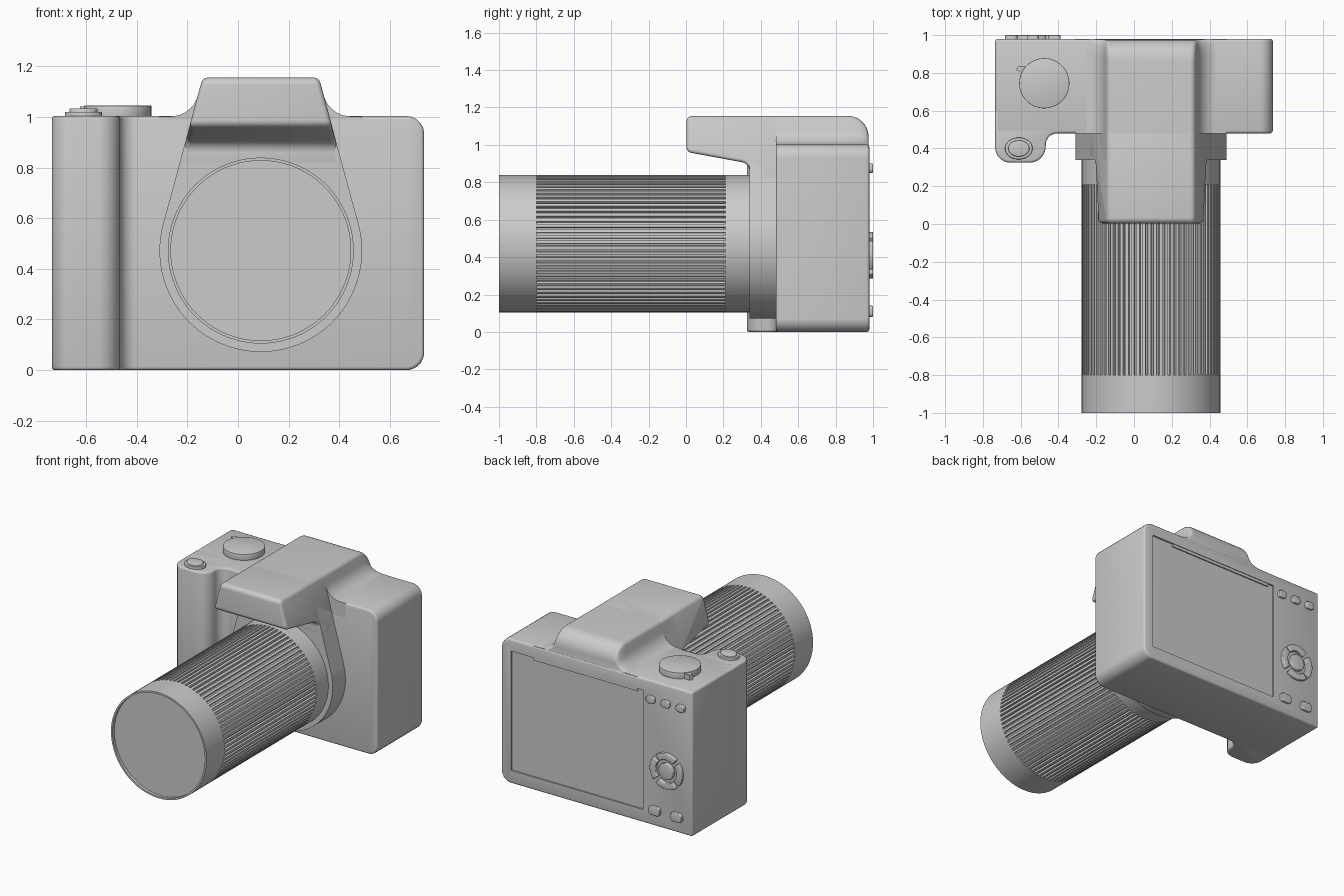
import bpy, bmesh
from math import sin, cos, tan, pi, radians
from mathutils import Vector

if "Cube" in bpy.data.objects:
    bpy.data.objects.remove(bpy.data.objects["Cube"])

CX, CZ = 0.09, 0.472          # lens axis
TOP, DECK, BACK, FACE = 1.155, 1.003, 0.98, 0.48

grey = bpy.data.materials.new("body_grey")
grey.use_nodes = True
grey.diffuse_color = (0.6, 0.6, 0.6, 1)
grey.node_tree.nodes["Principled BSDF"].inputs["Base Color"].default_value = (0.6, 0.6, 0.6, 1)


def loft(name, rings, bevel=0, segments=3, cutter=None):
    """Skin a list of equal rings of 3D points, cap both ends."""
    bm = bmesh.new()
    loops = [[bm.verts.new(p) for p in ring] for ring in rings]
    n = len(loops[0])
    for a, b in zip(loops, loops[1:]):
        for i in range(n):
            j = (i + 1) % n
            bm.faces.new((a[i], a[j], b[j], b[i]))
    bm.faces.new(loops[0])
    bm.faces.new(loops[-1])
    bmesh.ops.remove_doubles(bm, verts=bm.verts, dist=1e-5)
    bmesh.ops.recalc_face_normals(bm, faces=bm.faces)
    mesh = bpy.data.meshes.new(name)
    bm.to_mesh(mesh)
    bm.free()
    mesh.materials.append(grey)
    ob = bpy.data.objects.new(name, mesh)
    bpy.context.collection.objects.link(ob)
    bpy.ops.object.select_all(action='DESELECT')
    bpy.context.view_layer.objects.active = ob
    ob.select_set(True)
    if bevel:
        mod = ob.modifiers.new("bevel", 'BEVEL')
        mod.width, mod.segments = bevel, segments
        mod.limit_method, mod.angle_limit = 'ANGLE', radians(40)
        mod.use_clamp_overlap = False
        bpy.ops.object.modifier_apply(modifier=mod.name)
    if cutter:
        mod = ob.modifiers.new("cut", 'BOOLEAN')
        mod.operation, mod.object = 'DIFFERENCE', cutter
        bpy.ops.object.modifier_apply(modifier=mod.name)
        bpy.data.objects.remove(cutter)
    bpy.ops.object.shade_smooth_by_angle(angle=radians(40))
    return ob


def along_y(name, pts, y0, y1, **kw):
    return loft(name, [[(x, y, z) for x, z in pts] for y in (y0, y1)], **kw)


def along_z(name, pts, z0, z1, **kw):
    return loft(name, [[(x, y, z) for x, y in pts] for z in (z0, z1)], **kw)


def fillet(corners, steps=7):
    """Polygon from (x, y, radius) corners, each rounded by an arc."""
    out = []
    for i, (x, y, r) in enumerate(corners):
        p = Vector((x, y))
        if not r:
            out.append(p)
            continue
        a = (Vector(corners[i - 1][:2]) - p).normalized()
        b = (Vector(corners[(i + 1) % len(corners)][:2]) - p).normalized()
        half = a.angle(b) / 2
        centre = p + (a + b).normalized() * r / sin(half)
        start, end = p + a * r / tan(half) - centre, p + b * r / tan(half) - centre
        for k in range(steps + 1):
            out.append(centre + start.lerp(end, k / steps).normalized() * r)
    return out


def arc(cx, cy, rx, ry, a0=0, a1=360, n=48):
    full = a1 - a0 == 360
    angles = [radians(a0 + (a1 - a0) * k / (n if full else n - 1)) for k in range(n)]
    return [(cx + rx * cos(a), cy + ry * sin(a)) for a in angles]


def rect(x0, x1, y0, y1, r=0):
    return fillet([(x0, y0, r), (x1, y0, r), (x1, y1, r), (x0, y1, r)], 4)


def half_width(z):
    """Half width of the tapering hood and mount at height z."""
    return 0.23 + (TOP - z) * tan(radians(15))


# Main body with a sunken screen, rounded on its left side
screen = along_y("screen_cutter", rect(-0.355, 0.66, 0.09, 0.92), BACK - 0.012, BACK + 0.1)
screen.hide_render = True
body = fillet([(-0.735, 0, 0), (0.735, 0, 0.07), (0.735, DECK, 0.07), (-0.735, DECK, 0)])
along_y("body", body, FACE, BACK, bevel=0.014, cutter=screen)

# Hand grip
grip = fillet([(-0.735, 0.6, 0), (-0.735, 0.325, 0.08), (-0.47, 0.325, 0.085),
               (-0.465, FACE, 0.06), (-0.38, FACE, 0), (-0.38, 0.6, 0)])
along_z("grip", grip, 0, DECK, bevel=0.012)

# Viewfinder hump flaring onto the deck, rolled down at the back
side = [(-0.4, 0.9, 0), (-0.4, DECK - 0.001, 0), (-half_width(DECK), DECK - 0.001, 0.11),
        (-half_width(TOP), TOP, 0.03)]
hump = fillet(side + [(-x, z, r) for x, z, r in reversed(side)])
roll = 0.11
sections = [(FACE, TOP)] + [(BACK - 0.004 - roll + roll * sin(t * pi / 16),
                             TOP - roll + roll * cos(t * pi / 16)) for t in range(9)]
rings = []
for y, top in sections:
    f = (top - 1) / (TOP - 1)
    rings.append([(CX + x, y, 1 + (z - 1) * f if z > 1 else z) for x, z in hump])
loft("viewfinder_hump", rings)

# Overhanging hood, tapered towards the top
hood = fillet([(0.5, TOP, 0), (0.003, TOP, 0.03), (0.003, 0.962, 0.03),
               (0.34, 0.9, 0.05), (0.34, 0.8, 0), (0.5, 0.8, 0)])
loft("hood", [[(CX + s * half_width(z), y, z) for y, z in hood] for s in (-1, 1)], bevel=0.02)

# Teardrop lens mount
mount = arc(CX, CZ, 0.4, 0.4, -195, 15, 64)
top_corners = fillet([(CX + half_width(0.8), 0.8, 0), (CX + half_width(TOP), TOP, 0.03),
                      (CX - half_width(TOP), TOP, 0.03), (CX - half_width(0.8), 0.8, 0)])
along_y("lens_mount", mount + [tuple(p) for p in top_corners], 0.34, 0.55)

# Lens barrel with a grooved grip band and sunken front glass
RIBS, R = 76, 0.367


def barrel_ring(y, r, groove=0):
    ring = []
    for k in range(RIBS):
        for offset, depth in ((0, 0), (0.55, 0), (0.62, groove), (0.93, groove)):
            a = (k + offset) * 2 * pi / RIBS
            ring.append((CX + (r - depth) * cos(a), y, CZ + (r - depth) * sin(a)))
    return ring


loft("lens_barrel", [barrel_ring(0.4, R), barrel_ring(0.21, R), barrel_ring(0.21, R, 0.014),
                     barrel_ring(-0.8, R, 0.014), barrel_ring(-0.8, R), barrel_ring(-1, R),
                     barrel_ring(-1, R - 0.012), barrel_ring(-0.98, R - 0.012)])

# Mode dial with its pointer
DX, DY = -0.475, 0.745
along_z("mode_dial", arc(DX, DY, 0.133, 0.133), 0.99, 1.045, bevel=0.004, segments=2)
out, across = Vector((-0.87, 0.5)), Vector((0.5, 0.87))
pointer = [Vector((DX, DY)) + out * d + across * w
           for d, w in ((0.11, 0.04), (0.165, 0.012), (0.165, -0.012), (0.11, -0.012))]
along_z("dial_pointer", pointer, 0.99, 1.04)

# Shutter button on its collar
along_z("shutter_collar", arc(-0.61, 0.4, 0.073, 0.058), 0.99, 1.02, bevel=0.004)
along_z("shutter_button", arc(-0.61, 0.4, 0.056, 0.043), 1.0, 1.033, bevel=0.006)

# Rear buttons
buttons = [(x, 0.875, 0.032, 0.025) for x in (-0.42, -0.535, -0.65)]
buttons += [(x, 0.11, 0.042, 0.03) for x in (-0.45, -0.62)]
for x, z, w, h in buttons:
    along_y("rear_button", rect(x - w, x + w, z - h, z + h, 0.018), 0.96, 1.0, bevel=0.005)

# Four-way control ring and centre button
PX, PZ = -0.543, 0.41
for k in range(4):
    a0, a1 = 90 * k - 39, 90 * k + 39
    segment = arc(PX, PZ, 0.125, 0.125, a0, a1, 12) + arc(PX, PZ, 0.08, 0.08, a1, a0, 12)
    along_y("control_segment", segment, 0.96, 1.0, bevel=0.005)
along_y("control_centre", arc(PX, PZ, 0.057, 0.057, n=32), 0.96, 1.0, bevel=0.005)
